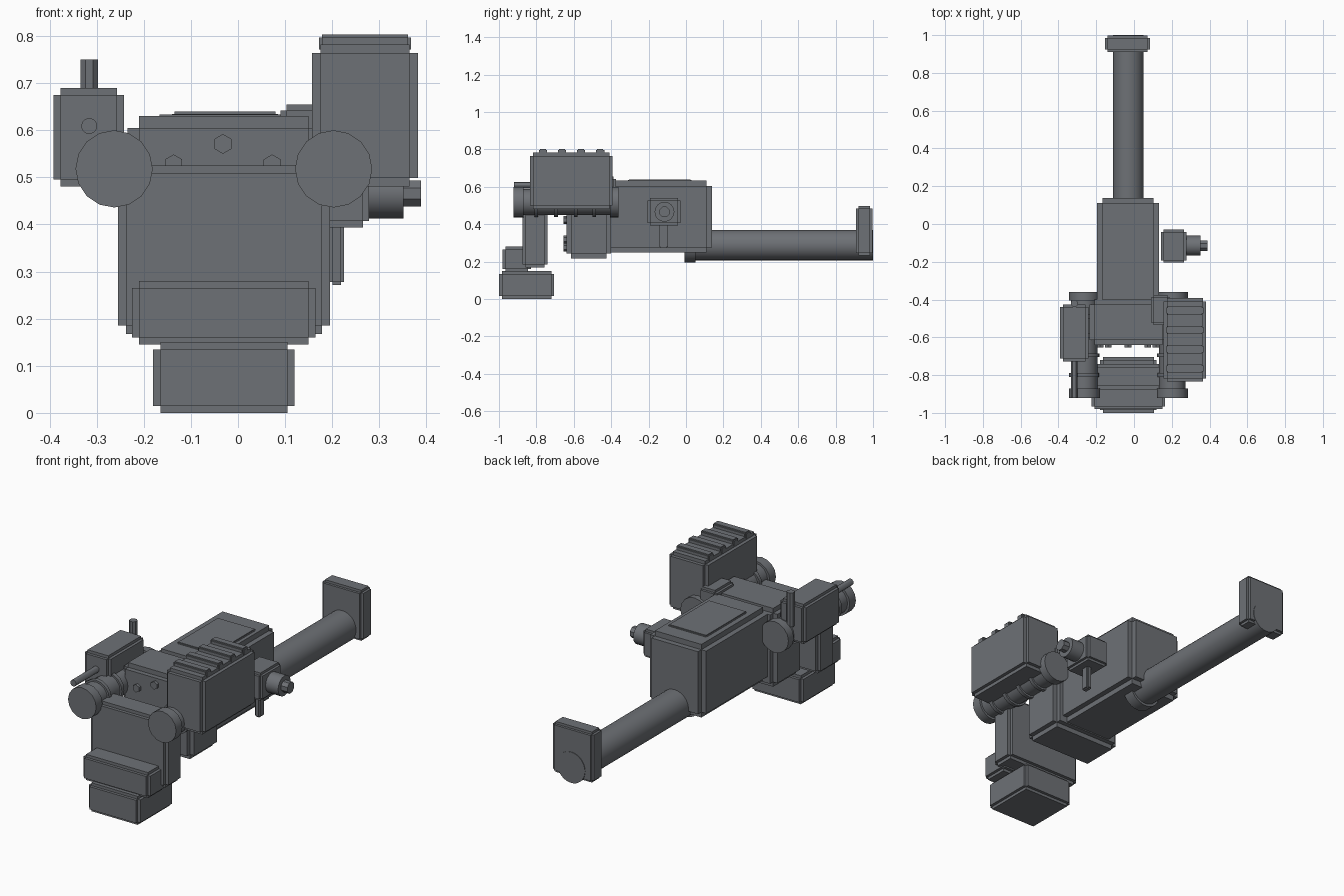
import bpy, bmesh, math
from mathutils import Vector

if "Cube" in bpy.data.objects:
    bpy.data.objects.remove(bpy.data.objects["Cube"])

steel = bpy.data.materials.new("dark_steel")
steel.diffuse_color = (.155, .165, .18, 1)
steel.use_nodes = True
steel.node_tree.nodes["Principled BSDF"].inputs["Base Color"].default_value = steel.diffuse_color


def finish(name, bm, smooth=False):
    bmesh.ops.recalc_face_normals(bm, faces=bm.faces[:])
    mesh = bpy.data.meshes.new(name)
    bm.to_mesh(mesh)
    bm.free()
    mesh.materials.append(steel)
    obj = bpy.data.objects.new(name, mesh)
    bpy.context.collection.objects.link(obj)
    if smooth:
        bpy.ops.object.select_all(action='DESELECT')
        obj.select_set(True)
        bpy.context.view_layer.objects.active = obj
        bpy.ops.object.shade_smooth_by_angle(angle=math.radians(30))
    return obj


def panel_box(name, x, y, z, step):
    """Box with every side raised as a plate, leaving notched edges."""
    lo = Vector((x[0], y[0], z[0])) + Vector((step,) * 3)
    hi = Vector((x[1], y[1], z[1])) - Vector((step,) * 3)
    bm = bmesh.new()
    bmesh.ops.create_cube(bm, size=1)
    for v in bm.verts:
        v.co = Vector(hi[i] if v.co[i] > 0 else lo[i] for i in range(3))
    plates = bmesh.ops.extrude_discrete_faces(bm, faces=bm.faces[:])['faces']
    bm.normal_update()
    for f in plates:
        n = f.normal.copy()
        axis = max(range(3), key=lambda i: abs(n[i]))
        mid = (lo[axis] + hi[axis]) / 2
        d = step if f.calc_center_median()[axis] > mid else -step
        for v in f.verts:
            v.co[axis] += d
    return finish(name, bm)


def turned(name, axis, a, b, profile, sides=16, start=90, smooth=True):
    """Turned part: profile is (position, radius) along the axis;
    a, b are the centre's other two coordinates in x, y, z order."""
    bm = bmesh.new()
    rings = []
    for t, r in profile:
        ring = []
        for k in range(sides):
            ang = math.radians(start) + 2 * math.pi * k / sides
            co = [a + r * math.cos(ang), b + r * math.sin(ang)]
            co.insert('xyz'.index(axis), t)
            ring.append(bm.verts.new(co))
        rings.append(ring)
    for r0, r1 in zip(rings, rings[1:]):
        for k in range(sides):
            j = (k + 1) % sides
            bm.faces.new((r0[k], r0[j], r1[j], r1[k]))
    bm.faces.new(rings[0])
    bm.faces.new(rings[-1])
    return finish(name, bm, smooth)


# Front foot, lower bar and front plate
panel_box("front_foot", (-.18, .12), (-1.0, -.705), (0, .15), .015)
panel_box("front_bar", (-.225, .165), (-.98, -.83), (.145, .28), .015)
panel_box("front_plate", (-.255, .195), (-.875, -.74), (.168, .525), .017)

# Middle block, main body and its top panel
panel_box("middle_block", (-.235, .175), (-.64, -.40), (.217, .63), .025)
panel_box("main_body", (-.195, .132), (-.43, .138), (.248, .633), .028)
panel_box("top_panel", (-.14, .085), (-.31, .03), (.60, .64), .005)

# Ring of bolts on the middle block
for i in range(8):
    ang = i * math.pi / 4
    turned(f"bolt_{i}", 'y', -.032 + .148 * math.sin(ang), .423 + .148 * math.cos(ang),
           [(-.655, .021), (-.60, .021)], sides=6, smooth=False)

# Ribbed side tubes
tube = [(-.922, .082), (-.87, .082), (-.87, .07)]
for y in (-.80, -.695, -.59, -.49):
    tube += [(y - .01, .07), (y - .01, .08), (y + .01, .08), (y + .01, .07)]
tube += [(-.405, .07), (-.405, .082), (-.36, .082)]
for side, x in (("left", -.263), ("right", .203)):
    turned(side + "_tube", 'y', x, .518, tube, 16, 90)

# Large ribbed case on the right with its bracket
panel_box("right_case", (.157, .382), (-.835, -.392), (.481, .782), .018)
for i in range(4):
    y = -.765 + i * .102
    panel_box(f"case_rib_{i}", (.172, .367), (y - .022, y + .022), (.765, .803), .006)
panel_box("case_bracket", (.09, .19), (-.535, -.375), (.50, .655), .013)

# Small case on the left with two rods
panel_box("left_case", (-.392, -.242), (-.728, -.425), (.481, .69), .015)
turned("upright_rod", 'z', -.316, -.42, [(.57, .02), (.75, .02)], 8, 22.5, False)
turned("forward_rod", 'y', -.316, .609, [(-.92, .017), (-.69, .017)], 12)

# Side control box, knob and prong
panel_box("control_box", (.143, .278), (-.205, -.03), (.394, .54), .013)
turned("knob_base", 'x', -.115, .466, [(.25, .053), (.351, .053)], 16)
turned("knob_tip", 'x', -.115, .466, [(.33, .03), (.388, .03)], 8, 22.5, False)
panel_box("control_prong", (.195, .225), (-.142, -.097), (.272, .42), .006)

# Rear tube, collar and end pad
turned("rear_tube", 'y', -.03, .288, [(.0, .081), (1.0, .081)], 32)
turned("rear_collar", 'y', -.03, .288, [(-.008, .094), (.052, .094)], 32)
panel_box("end_pad", (-.153, .085), (.91, .997), (.232, .498), .013)
